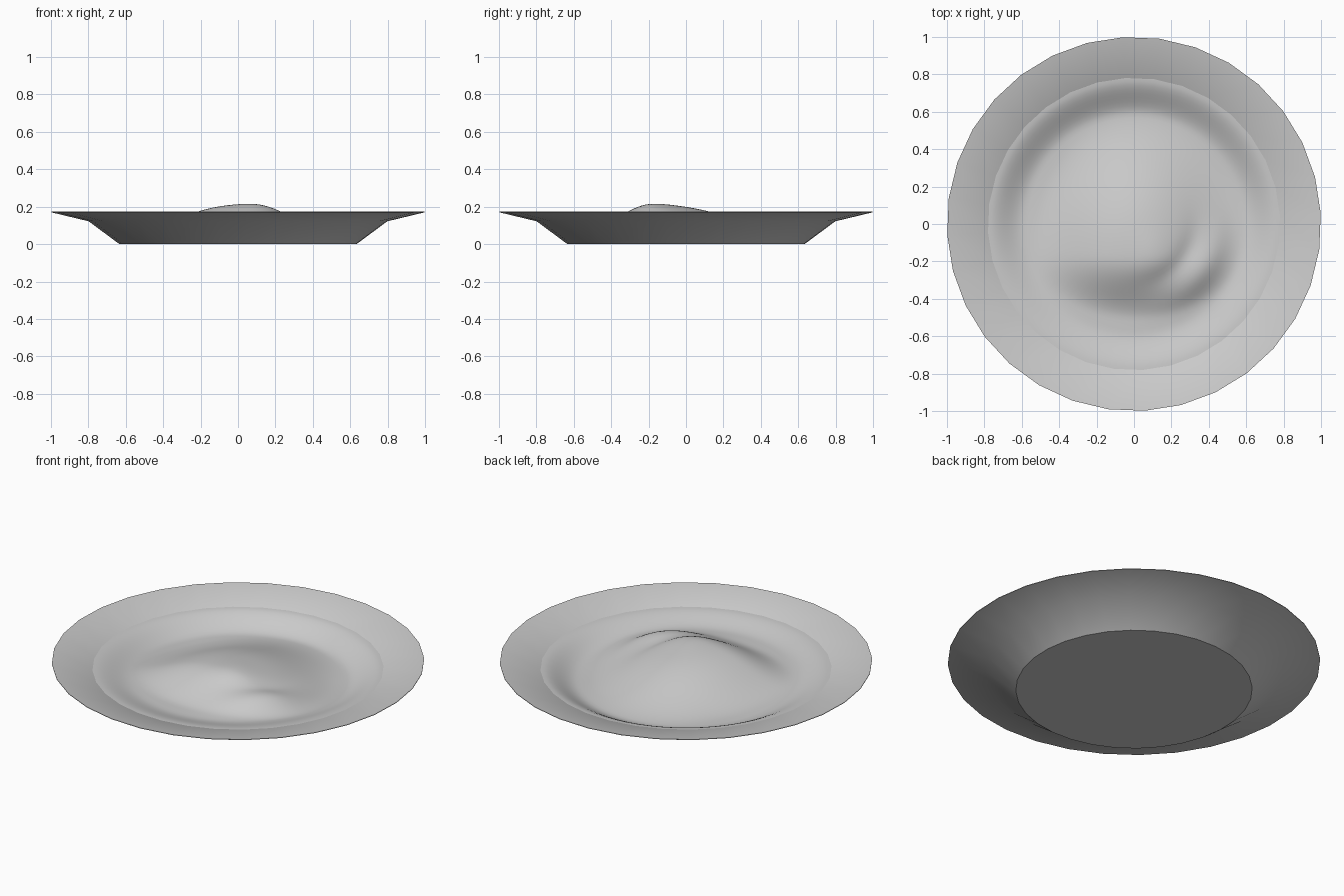
import bpy, bmesh, math

cube = bpy.data.objects.get("Cube")
if cube:
    bpy.data.objects.remove(cube)

# Single light grey material
grey = bpy.data.materials.new("light grey")
grey.use_nodes = True
colour = (0.6, 0.6, 0.6, 1)
grey.diffuse_color = colour
bsdf = next(n for n in grey.node_tree.nodes if n.type == 'BSDF_PRINCIPLED')
bsdf.inputs["Base Color"].default_value = colour
bsdf.inputs["Roughness"].default_value = 0.8

OFFSET = math.radians(3.3)


def smooth(t):
    t = max(0, min(1, t))
    return t * t * (3 - 2 * t)


def bell(d, width):
    return math.exp(-(d / width) ** 2)


def polar(r, a):
    return r * math.cos(a), r * math.sin(a)


def revolve(name, radii, sides, height, angle):
    """Concentric rings joined by quads; a zero radius makes a pole."""
    bm = bmesh.new()
    rings = []
    for i, r in enumerate(radii):
        ring = []
        for k in range(1 if r == 0 else sides):
            x, y = polar(r, OFFSET + math.tau * k / sides)
            ring.append(bm.verts.new((x, y, height(i, x, y))))
        rings.append(ring)
    for a, b in zip(rings, rings[1:]):
        for k in range(sides):
            n = (k + 1) % sides
            if len(a) == 1:
                bm.faces.new((a[0], b[k], b[n]))
            elif len(b) == 1:
                bm.faces.new((a[k], b[0], a[n]))
            else:
                bm.faces.new((a[k], b[k], b[n], a[n]))
    bmesh.ops.recalc_face_normals(bm, faces=bm.faces[:])
    mesh = bpy.data.meshes.new(name)
    bm.to_mesh(mesh)
    bm.free()
    mesh.materials.append(grey)
    obj = bpy.data.objects.new(name, mesh)
    bpy.context.collection.objects.link(obj)
    bpy.ops.object.select_all(action='DESELECT')
    obj.select_set(True)
    bpy.context.view_layer.objects.active = obj
    bpy.ops.object.shade_smooth_by_angle(angle=math.radians(angle))
    return obj


# Plate: underside, flared rim, then the inside of the dish
profile = [(0, 0), (0.635, 0), (0.8, 0.122), (1, 0.17),
           (1, 0.173), (0.785, 0.132), (0.63, 0.025), (0, 0.025)]
revolve("plate", [p[0] for p in profile], 32,
        lambda i, x, y: profile[i][1], 35)


# Food: mound with a long back slope, a steep front and a lower side fold
def food_height(i, x, y):
    r = math.hypot(x, y)
    front = smooth((0.3 - y) / 0.8)
    floor = 0.055 + 0.035 * front
    base = floor + (0.13 - floor) * smooth((r - 0.58) / 0.2)
    dx, dy = x - 0.01, y + 0.17
    reach_y = 0.78 if dy > 0 else 0.34
    d = math.hypot(dx / 0.56, dy / reach_y)
    mound = (0.208 - floor) * (1 - smooth(d ** 1.2))
    bump = 0.010 * bell(math.hypot(x - 0.1, y + 0.17), 0.12)
    # Crescent fold, fading at both ends
    arc = bell(math.atan2(y, x) + 0.65, 0.6)
    fold = arc * (0.03 * bell(r - 0.45, 0.08) - 0.012 * bell(r - 0.32, 0.05))
    return base + mound + bump + fold


rings = 36
revolve("food", [0.785 * i / rings for i in range(rings + 1)], 64,
        food_height, 60)
